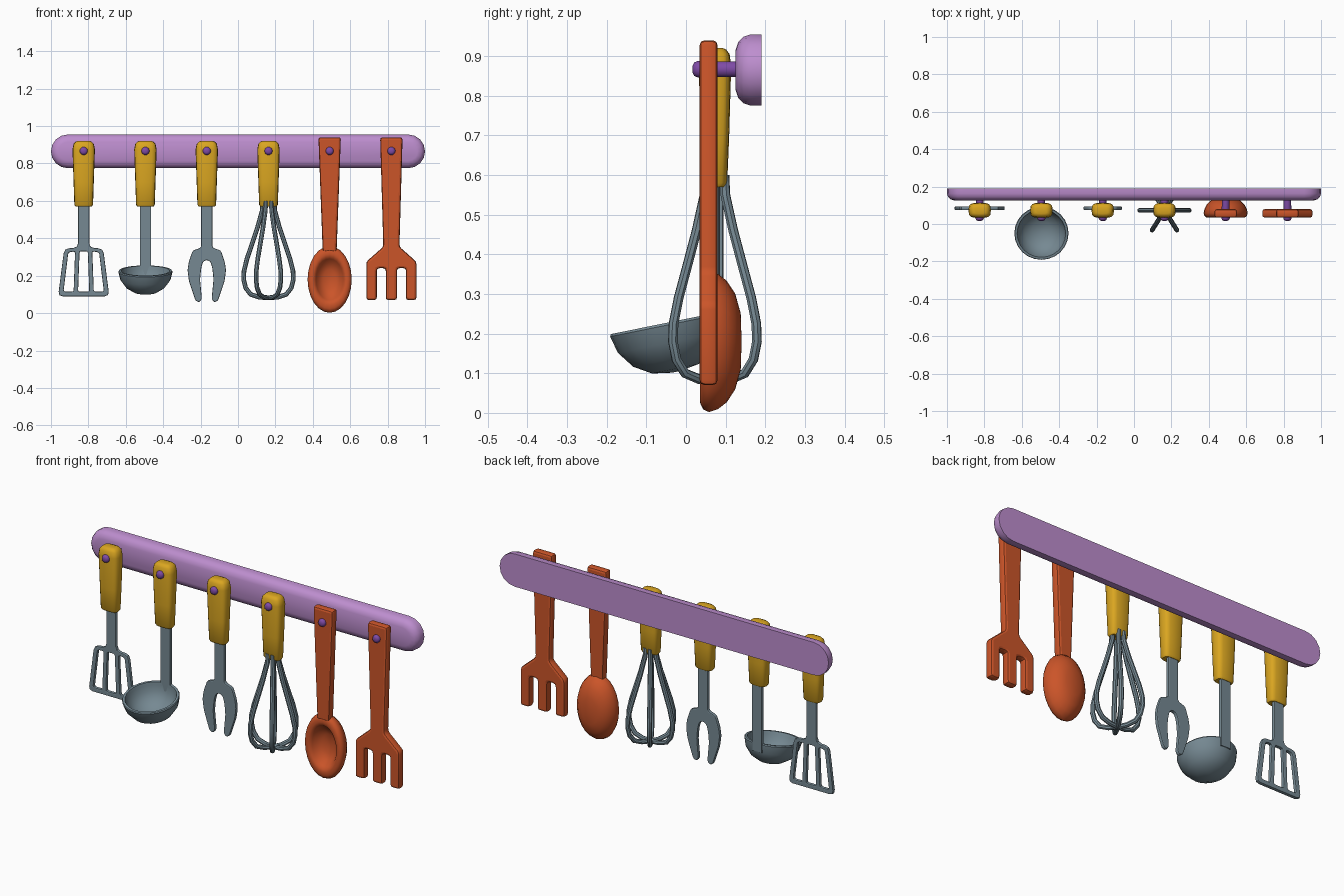
import bpy, bmesh, math
from mathutils import Vector

if "Cube" in bpy.data.objects:
    bpy.data.objects.remove(bpy.data.objects["Cube"])


def material(name, rgb):
    m = bpy.data.materials.new(name)
    m.diffuse_color = (*rgb, 1)
    m.use_nodes = True
    m.node_tree.nodes["Principled BSDF"].inputs["Base Color"].default_value = m.diffuse_color
    return m


LILAC = material("lilac", (0.51, 0.27, 0.62))
PURPLE = material("purple", (0.21, 0.07, 0.38))
YELLOW = material("yellow", (0.70, 0.38, 0.015))
STEEL = material("steel grey", (0.18, 0.25, 0.29))
ORANGE = material("orange", (0.60, 0.09, 0.022))


def add(name, mesh, mat, angle=40):
    mesh.materials.clear()
    mesh.materials.append(mat)
    ob = bpy.data.objects.new(name, mesh)
    bpy.context.collection.objects.link(ob)
    bpy.ops.object.select_all(action='DESELECT')
    ob.select_set(True)
    bpy.context.view_layer.objects.active = ob
    bpy.ops.object.shade_smooth_by_angle(angle=math.radians(angle))
    return ob


def loft(name, rings, mat, angle=40):
    """Skin a list of closed rings and cap both ends."""
    bm = bmesh.new()
    vs = [[bm.verts.new(p) for p in r] for r in rings]
    n = len(rings[0])
    for a, b in zip(vs, vs[1:]):
        for i in range(n):
            j = (i + 1) % n
            bm.faces.new((a[i], a[j], b[j], b[i]))
    bm.faces.new(vs[0])
    bm.faces.new(vs[-1])
    bmesh.ops.recalc_face_normals(bm, faces=bm.faces)
    me = bpy.data.meshes.new(name)
    bm.to_mesh(me)
    bm.free()
    return add(name, me, mat, angle)


def circle(n):
    return [(math.cos(2 * math.pi * i / n), math.sin(2 * math.pi * i / n)) for i in range(n)]


def rounded(pts, r):
    """Round the corners of a 2D outline."""
    out = []
    for i, p in enumerate(pts):
        p, a, b = Vector(p), Vector(pts[i - 1]), Vector(pts[(i + 1) % len(pts)])
        s = p + (a - p).normalized() * min(r, (a - p).length * 0.45)
        e = p + (b - p).normalized() * min(r, (b - p).length * 0.45)
        out += [s, s * 0.25 + p * 0.5 + e * 0.25, e]
    return out


def curve_mesh(name, cu):
    tmp = bpy.data.objects.new(name, cu)
    bpy.context.collection.objects.link(tmp)
    dg = bpy.context.evaluated_depsgraph_get()
    me = bpy.data.meshes.new_from_object(tmp.evaluated_get(dg))
    bpy.data.objects.remove(tmp)
    return me


def plate(name, loops, x, y, thick, bevel, mat):
    """Flat front-facing plate; loops after the first are holes."""
    cu = bpy.data.curves.new(name, 'CURVE')
    cu.dimensions = '2D'
    cu.fill_mode = 'BOTH'
    cu.extrude = thick / 2 - bevel
    cu.bevel_depth = bevel
    cu.bevel_resolution = 1
    cu.offset = -bevel
    for lp in loops:
        sp = cu.splines.new('POLY')
        sp.points.add(len(lp) - 1)
        for q, p in zip(sp.points, lp):
            q.co = (p[0], p[1], 0, 1)
        sp.use_cyclic_u = True
    ob = add(name, curve_mesh(name, cu), mat)
    ob.rotation_euler.x = math.pi / 2
    ob.location = (x, y, 0)
    return ob


def mirrored(right):
    """Close a right-hand half outline with its mirror image."""
    return right + [(-a, b) for a, b in reversed(right) if a > 1e-6]


XS = [-0.825, -0.495, -0.167, 0.163, 0.49, 0.82]
PEG_Z, STEEL_Y, WOOD_Y = 0.867, 0.084, 0.057

# wall rail: stadium with rounded front edge
rings = []
for y, r in [(0.19, 0.09), (0.163, 0.09), (0.145, 0.084), (0.132, 0.071), (0.125, 0.05)]:
    ring = []
    for i in range(18):
        a = -math.pi / 2 + math.pi * (i % 9) / 8 + (math.pi if i > 8 else 0)
        ring.append(((0.91 if i < 9 else -0.91) + r * math.cos(a), y, 0.865 + r * math.sin(a)))
    rings.append(ring)
loft("wall_rail", rings, LILAC)

# pegs
for x in XS:
    loft("peg", [[(x + r * c, y, PEG_Z + r * s) for c, s in circle(10)]
                 for y, r in [(0.14, 0.02), (0.03, 0.022), (0.021, 0.018), (0.017, 0.01)]], PURPLE)

# yellow grips on the four steel tools
for x in XS[:4]:
    rings = []
    for z, w, d in [(0.57, 0.044, 0.024), (0.58, 0.05, 0.031), (0.70, 0.054, 0.036),
                    (0.875, 0.06, 0.041), (0.905, 0.054, 0.037), (0.917, 0.042, 0.028), (0.921, 0.03, 0.018)]:
        rings.append([(x + w * math.copysign(abs(c) ** 0.6, c),
                       0.073 + d * math.copysign(abs(s) ** 0.6, s), z) for c, s in circle(16)])
    loft("grip", rings, YELLOW)

# slotted spatula
outer = rounded(mirrored([(0.03, 0.60), (0.03, 0.35), (0.104, 0.345), (0.137, 0.09)]), 0.025)
mid = rounded(mirrored([(0.022, 0.33), (0.03, 0.115)]), 0.008)
side = rounded([(0.046, 0.33), (0.082, 0.325), (0.108, 0.115), (0.054, 0.115)], 0.01)
plate("spatula", [outer, mid, side, [(-a, b) for a, b in side]], XS[0], STEEL_Y, 0.02, 0.005, STEEL)

# ladle: shaft and tilted bowl
plate("ladle_shaft", [mirrored([(0.03, 0.60), (0.03, 0.205)])], XS[1], STEEL_Y, 0.02, 0.004, STEEL)
prof = [(0.01, -0.124), (0.06, -0.116), (0.103, -0.09), (0.134, -0.048), (0.145, -0.004), (0.142, 0.002),
        (0.130, 0.002), (0.126, -0.012), (0.118, -0.045), (0.09, -0.08), (0.05, -0.102), (0.01, -0.108)]
bowl = loft("ladle_bowl", [[(r * c, r * s, h) for c, s in circle(24)] for r, h in prof], STEEL)
bowl.location = (XS[1], -0.05, 0.225)
bowl.rotation_euler.x = 0.2

# two-pronged carving fork
half = [(0.0, 0.285), (0.02, 0.275), (0.03, 0.24), (0.036, 0.18), (0.026, 0.075), (0.04, 0.057), (0.06, 0.066),
        (0.095, 0.17), (0.103, 0.23), (0.096, 0.275), (0.075, 0.335), (0.03, 0.35), (0.03, 0.60)]
plate("carving_fork", [rounded(mirrored(half), 0.012)], XS[2], STEEL_Y, 0.02, 0.005, STEEL)

# whisk: three wire loops
wire = [(0.03, 0.60), (0.033, 0.55), (0.058, 0.46), (0.088, 0.37), (0.115, 0.29), (0.131, 0.225),
        (0.133, 0.18), (0.122, 0.135), (0.095, 0.10), (0.05, 0.085)]
path = wire + [(0, 0.082)] + [(-a, b) for a, b in reversed(wire)]
for k in range(3):
    cu = bpy.data.curves.new("whisk_wire", 'CURVE')
    cu.dimensions = '3D'
    cu.bevel_depth = 0.0125
    cu.bevel_resolution = 2
    cu.use_fill_caps = True
    sp = cu.splines.new('POLY')
    sp.points.add(len(path) - 1)
    a = k * math.pi / 3
    for q, (r, z) in zip(sp.points, path):
        q.co = (XS[3] + r * math.cos(a), 0.073 + 0.92 * r * math.sin(a), z, 1)
    add("whisk_wire", curve_mesh("whisk_wire", cu), STEEL)

# wooden spoon: handle and hollow bowl
plate("spoon_handle", [rounded(mirrored([(0.06, 0.94), (0.037, 0.325)]), 0.012)],
      XS[4], WOOD_Y, 0.045, 0.012, ORANGE)
prof = [(0.05, 0.092), (0.3, 0.088), (0.5, 0.073), (0.62, 0.05), (0.68, 0.039), (0.76, 0.035), (0.88, 0.036),
        (0.96, 0.043), (1.0, 0.058), (0.96, 0.08), (0.86, 0.103), (0.68, 0.124), (0.4, 0.138), (0.05, 0.14)]
loft("spoon_bowl", [[(XS[4] + 0.118 * r * c, y, 0.18 + 0.178 * r * s) for c, s in circle(24)]
                    for r, y in prof], ORANGE)

# wooden three-tined fork
half = [(0.03, 0.07), (0.03, 0.24), (0.078, 0.24), (0.078, 0.07), (0.134, 0.07), (0.134, 0.275),
        (0.043, 0.355), (0.06, 0.94)]
plate("wooden_fork", [rounded(mirrored(half), 0.014)], XS[5], WOOD_Y, 0.045, 0.012, ORANGE)
